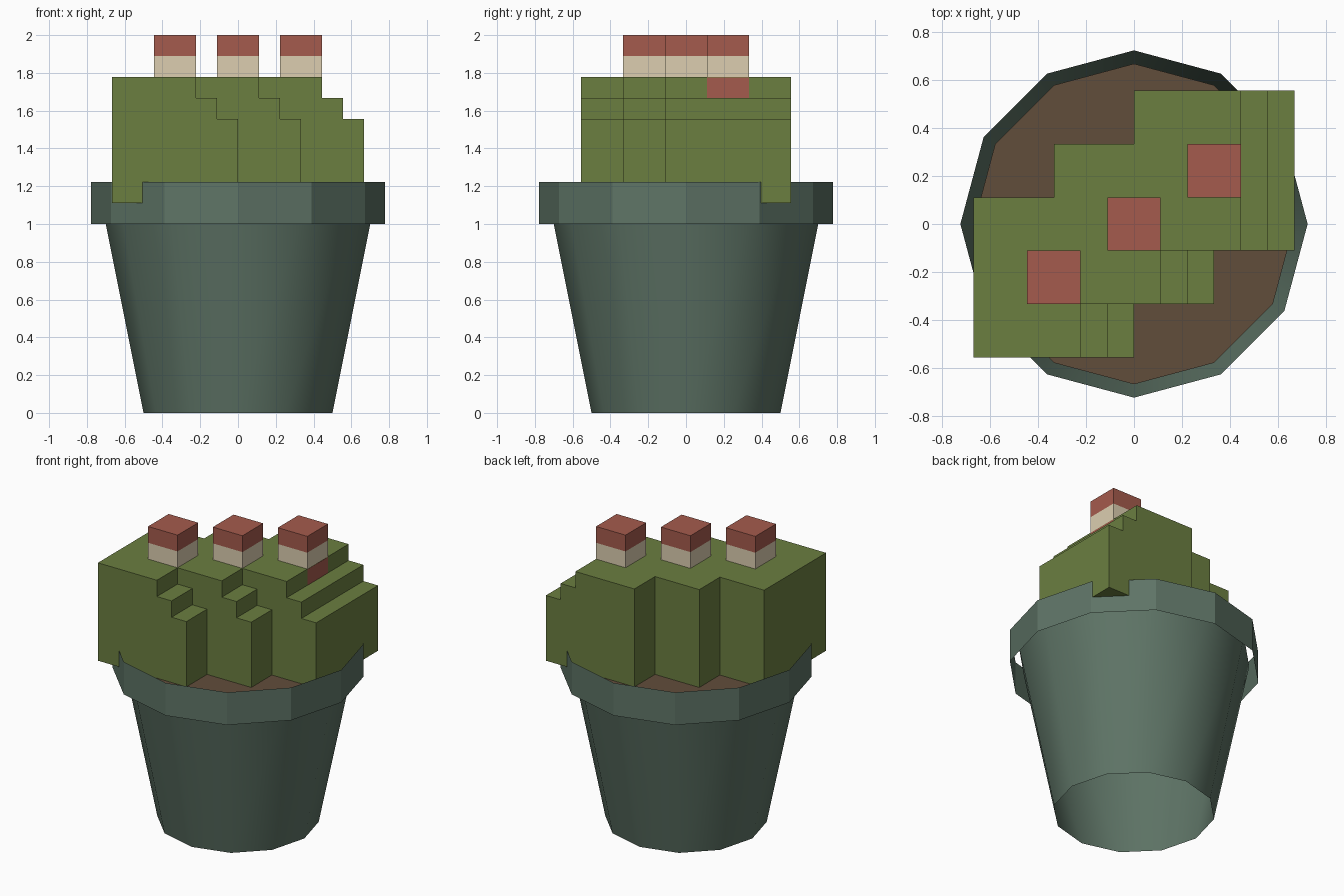
import bpy
import bmesh
import math

if "Cube" in bpy.data.objects:
    bpy.data.objects.remove(bpy.data.objects["Cube"])

U = 1 / 9  # modelling unit


def material(name, rgb):
    m = bpy.data.materials.new(name)
    lin = [((c / 255 + 0.055) / 1.055) ** 2.4 for c in rgb]
    m.diffuse_color = (*lin, 1)
    m.use_nodes = True
    m.node_tree.nodes["Principled BSDF"].inputs["Base Color"].default_value = m.diffuse_color
    return m


POT = material("pot green", (94, 116, 102))
SOIL = material("soil brown", (97, 77, 59))
CACTUS = material("cactus green", (107, 126, 64))
RED = material("flower red", (165, 91, 77))
CREAM = material("flower cream", (220, 206, 176))


def finish(name, bm, mat, smooth=False):
    me = bpy.data.meshes.new(name)
    for f in bm.faces:
        f.smooth = smooth
    bm.to_mesh(me)
    bm.free()
    me.materials.append(mat)
    ob = bpy.data.objects.new(name, me)
    bpy.context.collection.objects.link(ob)
    return ob


def ring(bm, r, z, n=12):
    return [bm.verts.new((r * U * math.cos(math.tau * i / n),
                          r * U * math.sin(math.tau * i / n), z * U))
            for i in range(n)]


def open_band(name, r0, z0, r1, z1, mat, smooth):
    bm = bmesh.new()
    a, b = ring(bm, r0, z0), ring(bm, r1, z1)
    for i in range(12):
        j = (i + 1) % 12
        bm.faces.new((a[i], a[j], b[j], b[i]))
    return finish(name, bm, mat, smooth)


def box(name, center, size, mat):
    bm = bmesh.new()
    bmesh.ops.create_cube(bm, size=1)
    for v in bm.verts:
        v.co = [(c + p * s) * U for c, p, s in zip(center, v.co, size)]
    return finish(name, bm, mat)


def stair(name, x, y, mat):
    # stepped profile in x and z, extruded along y
    profile = [(0, 10), (6, 10), (6, 14), (5, 14), (5, 15), (4, 15), (4, 16), (0, 16)]
    bm = bmesh.new()
    f = bm.faces.new([bm.verts.new(((x + px) * U, y * U, pz * U)) for px, pz in profile])
    ext = bmesh.ops.extrude_face_region(bm, geom=[f])
    for v in ext["geom"]:
        if isinstance(v, bmesh.types.BMVert):
            v.co.y += 6 * U
    bmesh.ops.recalc_face_normals(bm, faces=bm.faces)
    return finish(name, bm, mat)


# Pot: open tapered wall, loose rim band and soil disc
open_band("pot_wall", 4.5, 0, 6.5, 10, POT, True)
open_band("pot_rim", 7, 9, 7, 11, POT, False)
bm = bmesh.new()
bm.faces.new(ring(bm, 6, 10))
finish("soil", bm, SOIL)

# Three stepped cactus blocks on a diagonal, each with a banded flower
for i, label in enumerate(("front", "middle", "back")):
    dx, dy = 3 * i, 2 * i
    stair(f"cactus_{label}", -6 + dx, -5 + dy, CACTUS)
    cx, cy = -3 + dx, -2 + dy
    box(f"flower_base_{label}", (cx, cy, 15.49), (2.02, 2, 0.98), RED)
    box(f"flower_stem_{label}", (cx, cy, 16.5), (2, 2, 1), CREAM)
    box(f"flower_top_{label}", (cx, cy, 17.5), (2, 2, 1), RED)
